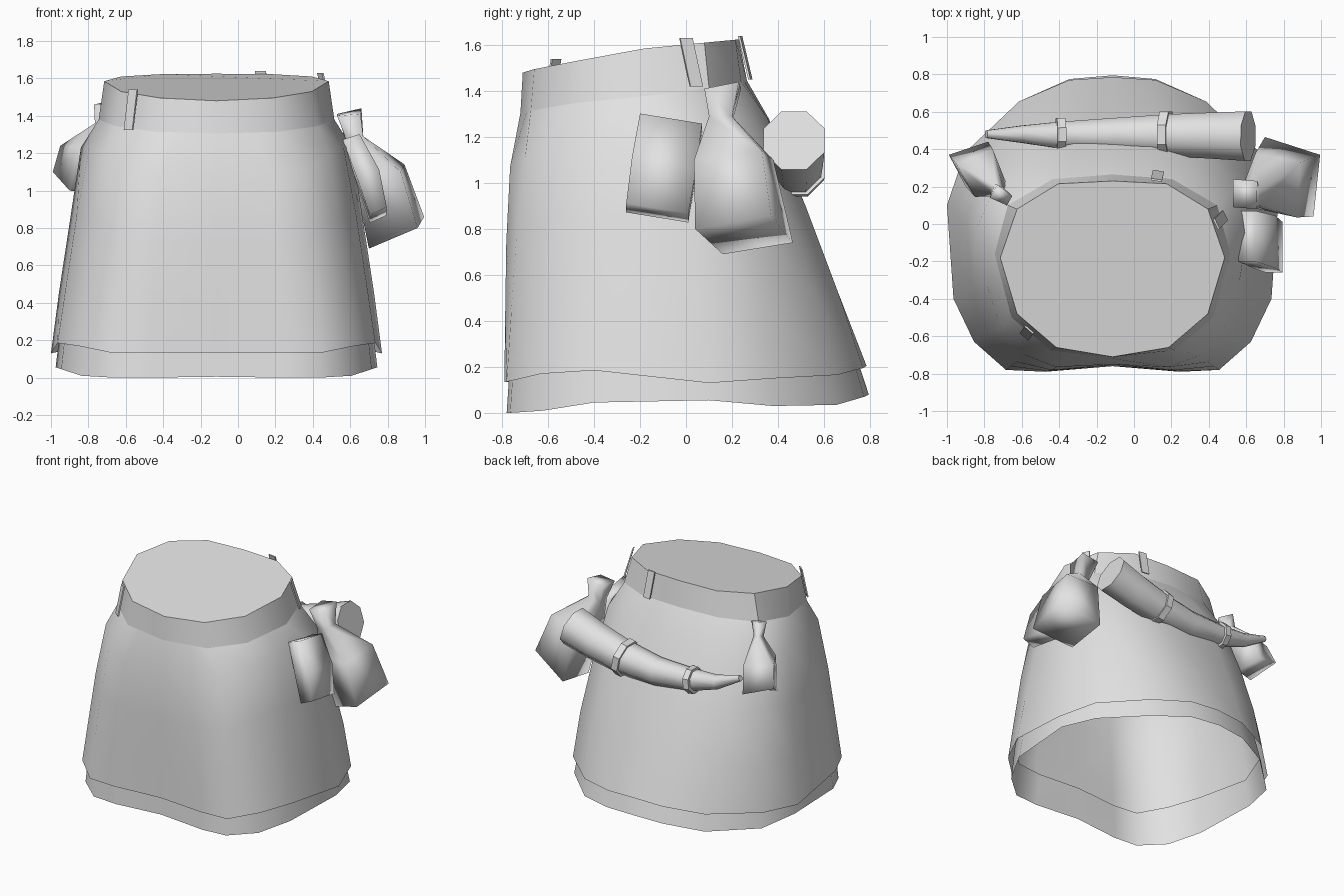
import bpy, bmesh, math
from mathutils import Vector

if "Cube" in bpy.data.objects:
    bpy.data.objects.remove(bpy.data.objects["Cube"])

CX = -0.115  # mirror plane of the garment
cloth = bpy.data.materials.new("light_grey")
cloth.diffuse_color = (0.76, 0.76, 0.76, 1)
cloth.use_nodes = True
cloth.node_tree.nodes["Principled BSDF"].inputs["Base Color"].default_value = cloth.diffuse_color


def loft(name, rings, cap_start=False, cap_end=False, angle=40):
    """Skin closed rings of equal length into one object."""
    bm = bmesh.new()
    vr = [[bm.verts.new(p) for p in r] for r in rings]
    n = len(vr[0])
    for a, b in zip(vr, vr[1:]):
        for i in range(n):
            j = (i + 1) % n
            bm.faces.new((a[i], a[j], b[j], b[i]))
    if cap_start:
        bm.faces.new(vr[0])
    if cap_end:
        bm.faces.new(vr[-1][::-1])
    bmesh.ops.recalc_face_normals(bm, faces=bm.faces)
    me = bpy.data.meshes.new(name)
    bm.to_mesh(me)
    bm.free()
    me.materials.append(cloth)
    ob = bpy.data.objects.new(name, me)
    bpy.context.collection.objects.link(ob)
    bpy.ops.object.select_all(action='DESELECT')
    ob.select_set(True)
    bpy.context.view_layer.objects.active = ob
    bpy.ops.object.shade_smooth_by_angle(angle=math.radians(angle))
    return ob


def full(half):
    """Mirror a front-to-back half outline into a closed ring."""
    right = [Vector((CX + x, y, z)) for x, y, z in half]
    left = [Vector((CX - x, y, z)) for x, y, z in half[-2:0:-1]]
    return right + left


def mix(a, b, t, front=0.0, back=0.0):
    """Blend two rings, pushing the diagonal corners outward."""
    out = []
    for p, q in zip(a, b):
        r = p.lerp(q, t)
        d = Vector((r.x - CX, r.y, 0)).normalized()
        out.append(r + d * (back if r.y > 0 else front) * abs(2 * d.x * d.y))
    return out


def tube(name, path, sides, turn=0.0, angle=40):
    """Round rings (x, y, z, radius) set square to the path."""
    pts = [Vector(p[:3]) for p in path]
    rings = []
    for i, p in enumerate(path):
        d = (pts[min(i + 1, len(pts) - 1)] - pts[max(i - 1, 0)]).normalized()
        u = d.cross(Vector((0, 1, 0))).normalized()
        v = d.cross(u)
        rings.append([pts[i] + p[3] * (u * math.cos(a) + v * math.sin(a))
                      for a in (turn + math.tau * k / sides for k in range(sides))])
    return loft(name, rings, True, True, angle)


# Waistband with closed top
band_top = full([(0, -.71, 1.48), (.30, -.66, 1.495), (.51, -.48, 1.53), (.60, -.18, 1.585),
                 (.51, .08, 1.61), (.29, .215, 1.623), (0, .23, 1.625)])
low = [(0, -.72, 1.305), (.33, -.675, 1.315), (.54, -.5, 1.345), (.63, -.16, 1.38),
       (.56, .10, 1.415), (.32, .24, 1.44), (0, .265, 1.445)]
loft("waistband", [band_top, full(low)], True, angle=35)

# Skirt: seam on the waistband edge, then hip and hem outlines
between = lambda i, t: tuple(Vector(low[i]).lerp(Vector(low[i + 1]), t))
seam = full([low[0], between(0, .6), low[1], low[2], between(2, .5),
             low[3], low[4], low[5], between(5, .5), low[6]])
hip = full([(0, -.75, 1.07), (.30, -.765, 1.07), (.47, -.70, 1.11), (.60, -.55, 1.2),
            (.68, -.3, 1.23), (.725, -.02, 1.23), (.64, .175, 1.25), (.44, .295, 1.27),
            (.2, .355, 1.28), (0, .36, 1.28)])
hem = full([(0, -.76, .135), (.36, -.79, .135), (.57, -.78, .135), (.74, -.63, .17),
            (.85, -.4, .185), (.885, .1, .13), (.79, .38, .15), (.50, .655, .165),
            (.23, .77, .195), (0, .785, .205)])
loft("skirt", [seam, hip, mix(hip, hem, .35, .012, .03), mix(hip, hem, .7, .006, .03), hem], angle=50)

# Underskirt showing below the hem
under = full([(0, -.75, .005), (.36, -.78, 0), (.55, -.765, 0), (.72, -.62, .01),
              (.83, -.4, .045), (.86, .1, .055), (.78, .38, .03), (.50, .655, .035),
              (.23, .775, .07), (0, .795, .08)])
inner = [Vector((CX + (p.x - CX) * .965, p.y * .97, p.z)) for p in mix(hem, hip, .12)]
loft("underskirt", [inner, under], angle=50)


# Belt loops: thin upright plates on the waistband
def belt_loop(name, top, base, out):
    out = Vector(out).normalized()
    side = out.cross(Vector((0, 0, 1))) * .03
    thick = out * .005
    loft(name, [[c - side - thick, c + side - thick, c + side + thick, c - side + thick]
                for c in (Vector(top), Vector(base))], True, True, 30)


belt_loop("front_belt_loop", (-.56, -.565, 1.54), (-.585, -.60, 1.325), (-.65, -.75, 0))
belt_loop("side_belt_loop", (.44, .0, 1.63), (.485, .045, 1.42), (.9, .43, 0))
belt_loop("back_belt_loop", (.12, .235, 1.64), (.13, .28, 1.45), (.15, 1, 0))


# Flat pouch on the right hip
def slab(c, u, v):
    c, u, v = Vector(c), Vector(u), Vector(v)
    return [c - u - v, c + u - v, c + u + v, c - u + v]


loft("flat_pouch", [slab((.605, -.065, 1.265), (.045, 0, .015), (0, .135, -.022)),
                    slab((.695, -.095, 1.07), (.06, 0, .02), (0, .14, -.022)),
                    slab((.75, -.125, .87), (.045, 0, .02), (0, .135, -.022))], True, True, 95)

# Tied square bags: flared knot, neck, shoulder, base
loft("large_bag", [
    [(.53, .09, 1.40), (.655, .08, 1.41), (.66, .23, 1.44), (.53, .24, 1.41)],
    [(.58, .11, 1.27), (.67, .10, 1.29), (.67, .20, 1.29), (.58, .20, 1.26)],
    [(.62, .09, 1.08), (.87, .035, 1.10), (.89, .33, 1.14), (.65, .38, 1.10)],
    [(.70, .16, .69), (.96, .04, .80), (.995, .37, .86), (.70, .465, .74)],
], True, True, 120)
loft("small_bag", [
    [(-.77, .14, 1.46), (-.73, .21, 1.47), (-.65, .15, 1.44), (-.68, .10, 1.43)],
    [(-.765, .17, 1.36), (-.745, .215, 1.37), (-.70, .195, 1.36), (-.71, .15, 1.35)],
    [(-.85, .145, 1.23), (-.95, .32, 1.24), (-.755, .40, 1.22), (-.68, .21, 1.21)],
    [(-.90, .20, 1.0), (-.99, .37, 1.10), (-.78, .44, 1.03), (-.73, .27, .98)],
], True, True, 120)

# Curved horn slung across the back, with two bands
tube("horn", [(-.79, .48, 1.17, .022), (-.60, .48, 1.09, .05), (-.39, .475, 1.05, .078),
              (-.10, .475, 1.035, .1), (.17, .475, 1.065, .12), (.40, .473, 1.12, .132),
              (.61, .47, 1.185, .143)], 8, math.pi / 8, angle=50)
tube("narrow_horn_band", [(-.415, .478, 1.052, .095), (-.37, .478, 1.048, .097)], 8, math.pi / 8, angle=30)
tube("wide_horn_band", [(.147, .477, 1.062, .134), (.195, .477, 1.072, .135)], 8, math.pi / 8, angle=30)
